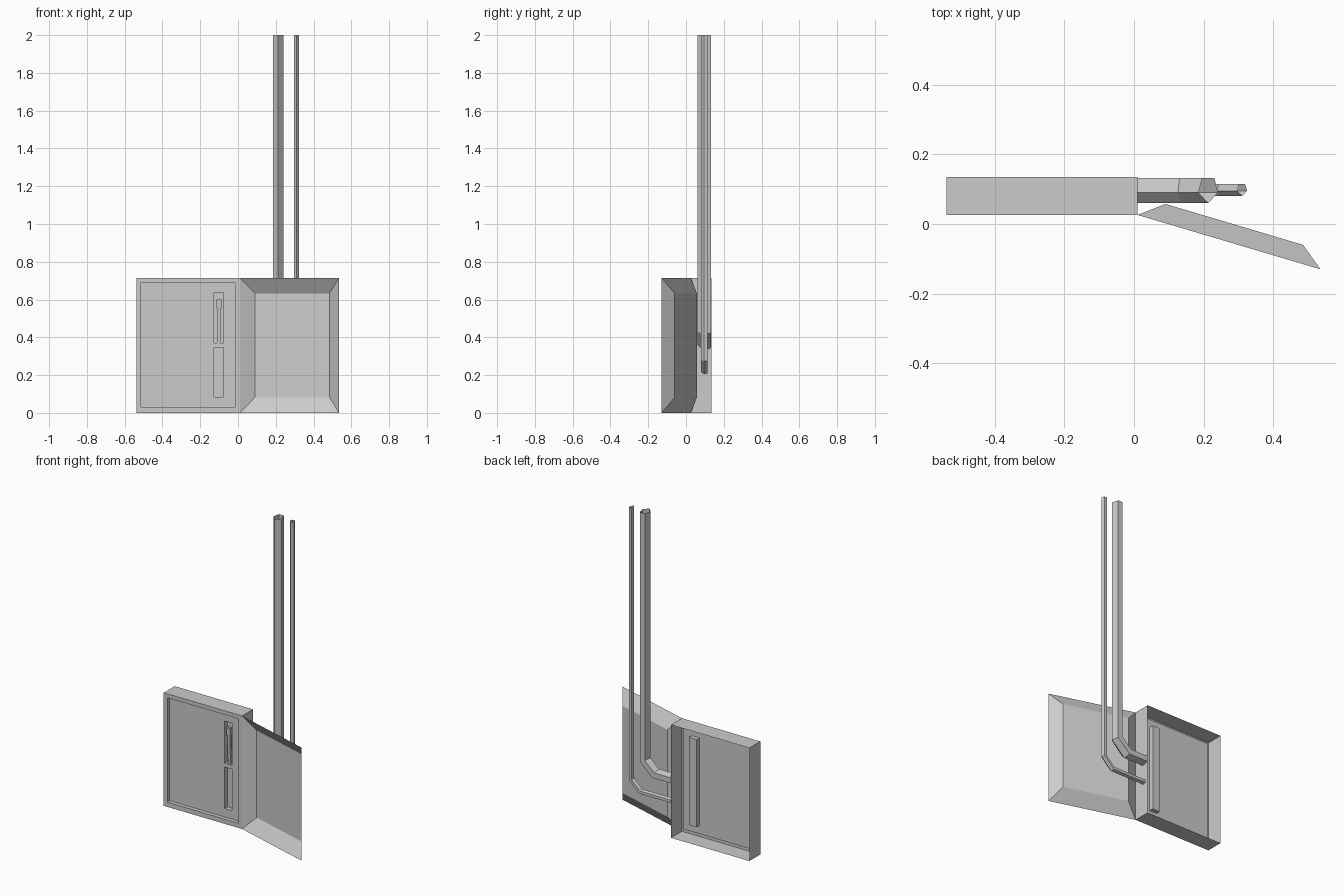
import bpy, bmesh
from mathutils import Vector, Matrix

if "Cube" in bpy.data.objects:
    bpy.data.objects.remove(bpy.data.objects["Cube"])


def loft(name, rings, cap_start=False, cap_end=False):
    """Join rings of matching points with flat quads."""
    bm = bmesh.new()
    loops = [[bm.verts.new(p) for p in ring] for ring in rings]
    n = len(loops[0])
    for a, b in zip(loops, loops[1:]):
        for i in range(n):
            j = (i + 1) % n
            bm.faces.new((a[i], a[j], b[j], b[i]))
    if cap_start:
        bm.faces.new(loops[0][::-1])
    if cap_end:
        bm.faces.new(loops[-1])
    if cap_start and cap_end:
        bmesh.ops.recalc_face_normals(bm, faces=bm.faces)
    mesh = bpy.data.meshes.new(name)
    bm.to_mesh(mesh)
    bm.free()
    obj = bpy.data.objects.new(name, mesh)
    bpy.context.collection.objects.link(obj)
    return obj


def rect_xz(x0, x1, z0, z1, y):
    return [(x0, y, z0), (x1, y, z0), (x1, y, z1), (x0, y, z1)]


def rect_xy(xc, half, y0, y1, z):
    return [(xc - half, y0, z), (xc + half, y0, z), (xc + half, y1, z), (xc - half, y1, z)]


def conduit(name, path, y_tip, y_wide, y_back, half):
    """Open five-sided tube, mitred along a path in the xz plane."""
    section = [(0, y_tip), (half, y_wide), (half * 0.62, y_back),
               (-half * 0.62, y_back), (-half, y_wide)]
    pts = [Vector(p) for p in path]
    rings = []
    for i, p in enumerate(pts):
        d0 = (p - pts[max(i - 1, 0)]).normalized() if i else (pts[1] - p).normalized()
        d1 = (pts[i + 1] - p).normalized() if i + 1 < len(pts) else d0
        n0, n1 = Vector((d0.y, -d0.x)), Vector((d1.y, -d1.x))
        mitre = (n0 + n1) / (1 + n0.dot(n1))
        rings.append([(p.x + mitre.x * s, y, p.y + mitre.y * s) for s, y in section])
    return loft(name, rings)


# Cabinet shell: open back, rimmed front, recessed panel and slot
H = 0.715
case = (-0.538, 0.01, 0.0, H)
opening = (-0.513, -0.015, 0.03, 0.69)
slot = (-0.128, -0.076, 0.083, 0.637)
loft("cabinet", [rect_xz(*case, 0.135), rect_xz(*case, 0.026),
                 rect_xz(*opening, 0.026), rect_xz(*opening, 0.050),
                 rect_xz(*slot, 0.050), rect_xz(*slot, 0.078)], cap_end=True)

# Bar across the slot
loft("slot_divider", [rect_xz(-0.128, -0.076, 0.345, 0.37, 0.078),
                      rect_xz(-0.128, -0.076, 0.345, 0.37, 0.050)], True, True)

# Switch lever: slim shaft with a wider grip
lever = [(0.009, 0.056, 0.072, 0.37), (0.009, 0.050, 0.066, 0.545),
         (0.014, 0.048, 0.066, 0.56), (0.014, 0.046, 0.064, 0.60)]
loft("switch_lever", [rect_xy(-0.101, *r) for r in lever], True, True)

# Door: shallow sloped pan swung open on the hinge edge
hinge = Vector((0.01, 0.026, 0))
along = Vector((0.525, -0.156, 0))
L = along.length
door = loft("door", [rect_xz(0, L, 0, H, 0),
                     rect_xz(0.068, L - 0.068, 0.082, H - 0.082, 0.053)], cap_end=True)
angle = -Vector((1, 0)).angle(along.to_2d())
door.data.transform(Matrix.Translation(hinge) @ Matrix.Rotation(angle, 4, 'Z'))

# Conduits leaving the cabinet side and turning upward
conduit("large_conduit", [(0.01, 0.36), (0.137, 0.36), (0.213, 0.43), (0.213, 2)],
        0.06, 0.09, 0.132, 0.028)
conduit("small_conduit", [(0.01, 0.218), (0.245, 0.218), (0.31, 0.28), (0.31, 2)],
        0.08, 0.095, 0.115, 0.014)
